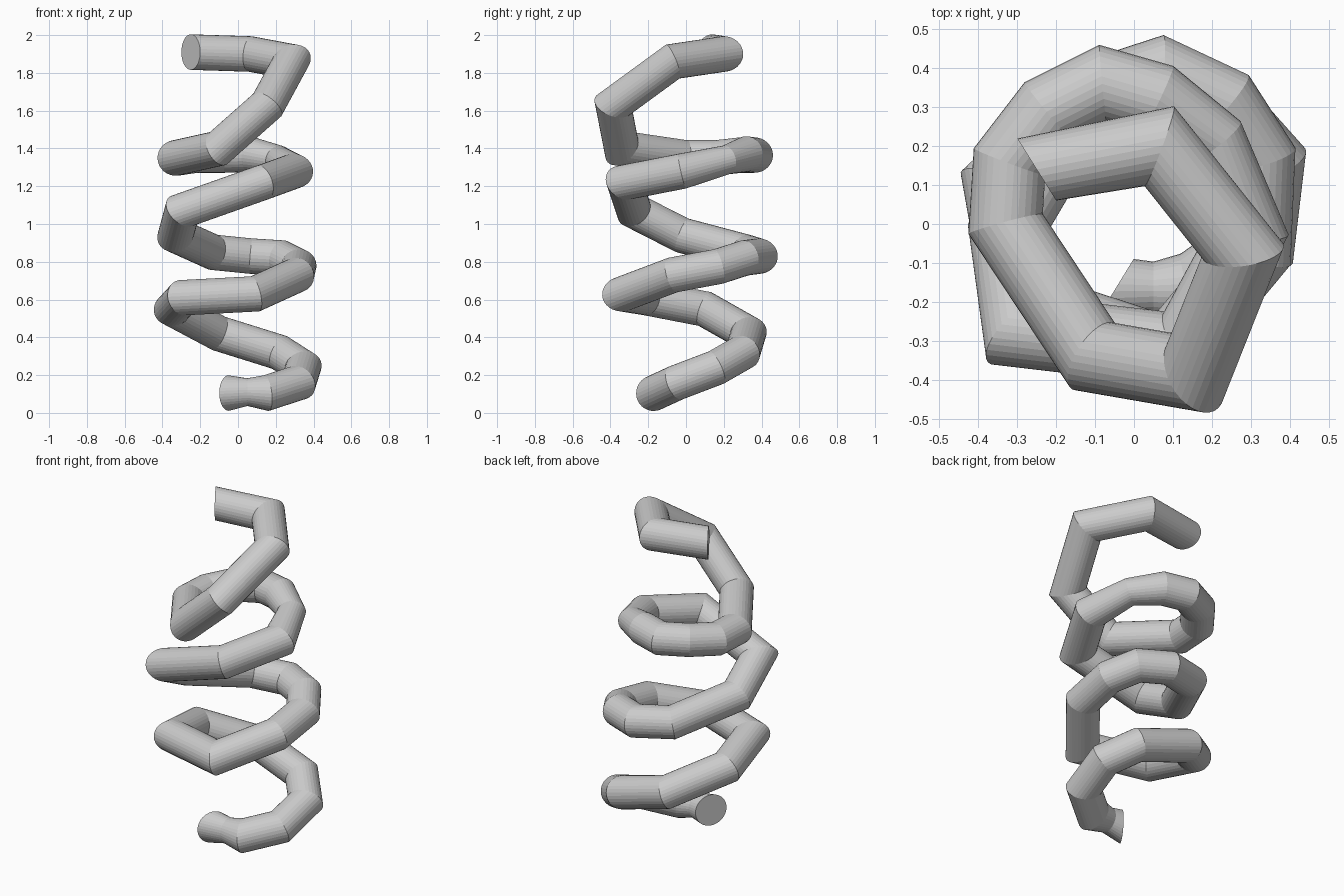
import bpy, bmesh, math
from mathutils import Vector

if "Cube" in bpy.data.objects:
    bpy.data.objects.remove(bpy.data.objects["Cube"])

RADIUS, SIDES = 0.094, 32

# centre line of the coil, from the top end down to the bottom end
PATH = [Vector(p) for p in [
    (-0.25, 0.14, 1.91), (0.065, 0.20, 1.90), (0.28, -0.07, 1.86),
    (0.155, -0.385, 1.63), (-0.105, -0.34, 1.40), (-0.33, 0.00, 1.35),
    (-0.32, 0.16, 1.35), (-0.22, 0.29, 1.365), (-0.08, 0.36, 1.365),
    (0.06, 0.32, 1.37), (0.21, 0.215, 1.34), (0.295, -0.02, 1.28),
    (0.13, -0.325, 1.22), (-0.295, -0.275, 1.07), (-0.33, -0.02, 0.94),
    (-0.13, 0.32, 0.85), (0.07, 0.385, 0.83), (0.23, 0.31, 0.82),
    (0.32, 0.17, 0.775), (0.31, -0.07, 0.73), (0.09, -0.335, 0.63),
    (-0.29, -0.21, 0.61), (-0.345, 0.10, 0.55), (-0.10, 0.33, 0.42),
    (0.22, 0.30, 0.32), (0.345, 0.16, 0.24), (0.32, -0.05, 0.16),
    (0.15, -0.17, 0.105), (0.05, -0.17, 0.11), (-0.05, -0.17, 0.105)]]
# rings where the pipe is narrowed
PINCH = {10: 0.82, 28: 0.78}
# the two ends are cut obliquely
END_CUTS = (Vector((0.83, 0.52, 0.0)), Vector((-0.85, 0.52, 0.0)))


def mitred_tube(name, path, radius, sides):
    """Round pipe whose straight pieces meet on mitre planes."""
    bm = bmesh.new()
    last = len(path) - 1
    dirs = [(b - a).normalized() for a, b in zip(path, path[1:])]
    side = dirs[0].cross(Vector((0, 0, 1))).normalized()
    up = side.cross(dirs[0])
    angles = [2 * math.pi * i / sides for i in range(sides)]
    pts = [path[0] + radius * (side * math.cos(t) + up * math.sin(t)) for t in angles]
    rings = []
    for i, centre in enumerate(path):
        d = dirs[max(i - 1, 0)]
        if i in (0, last):
            normal = END_CUTS[0 if i == 0 else 1]
        else:
            normal = d + dirs[i]
        slid = [p + d * ((centre - p).dot(normal) / d.dot(normal)) for p in pts]
        if i in (0, last):
            ring = [centre + (p - centre).normalized() * radius for p in slid]
        else:
            ring = [centre + (p - centre) * PINCH.get(i, 1.0) for p in slid]
        rings.append([bm.verts.new(p) for p in ring])
        pts = slid
    for r, s in zip(rings, rings[1:]):
        for j in range(sides):
            k = (j + 1) % sides
            bm.faces.new((r[j], r[k], s[k], s[j]))
    # flat end caps
    bm.faces.new(rings[0])
    bm.faces.new(rings[-1])
    bmesh.ops.recalc_face_normals(bm, faces=bm.faces)
    mesh = bpy.data.meshes.new(name)
    bm.to_mesh(mesh)
    bm.free()
    obj = bpy.data.objects.new(name, mesh)
    bpy.context.collection.objects.link(obj)
    return obj


# single coiled pipe
mitred_tube("coiled_tube", PATH, RADIUS, SIDES)
